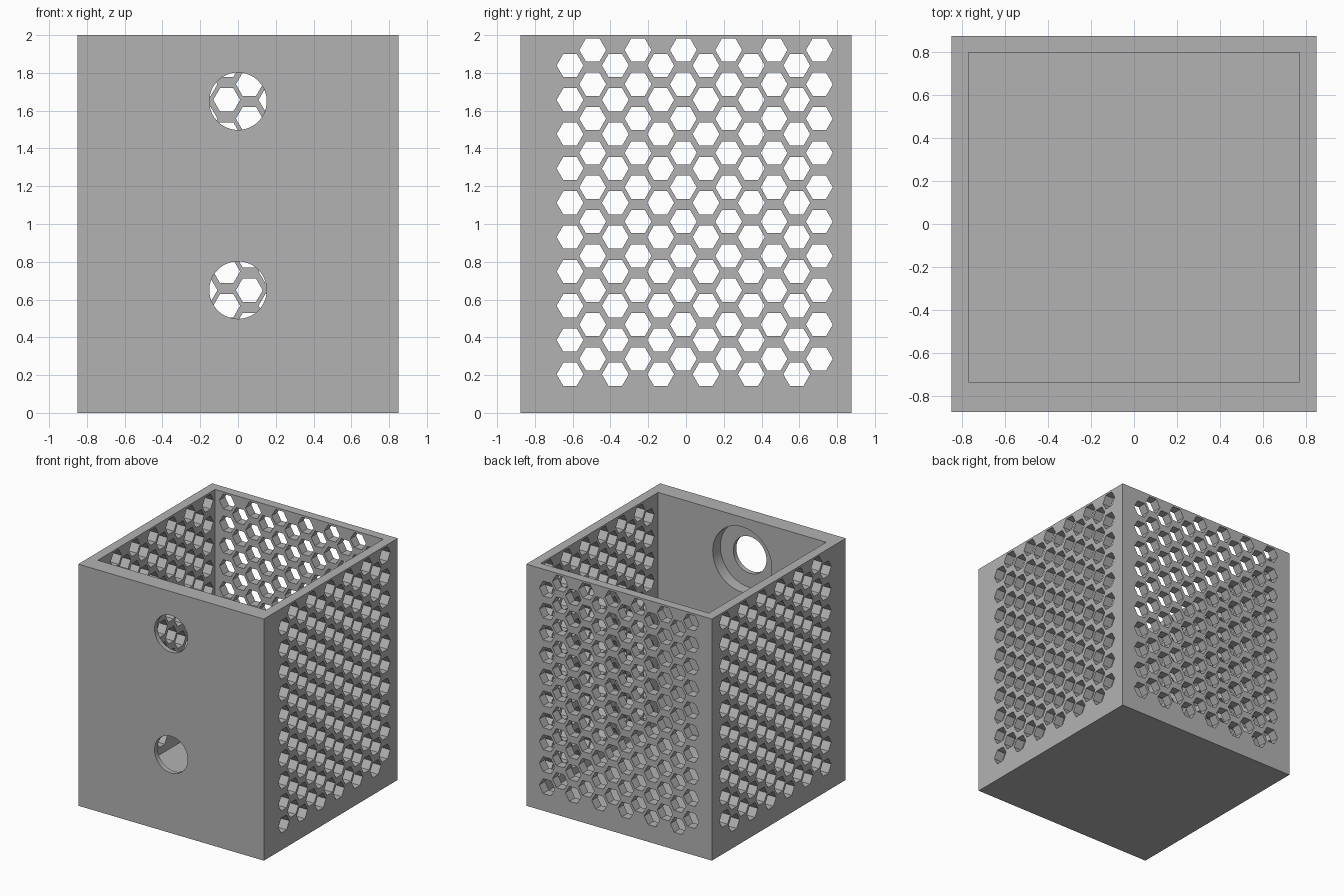
import bpy, bmesh, math
from mathutils import Matrix, Vector

if "Cube" in bpy.data.objects:
    bpy.data.objects.remove(bpy.data.objects["Cube"], do_unlink=True)

grey = bpy.data.materials.new("plain grey")
grey.use_nodes = True
colour = (0.45, 0.45, 0.45, 1)
grey.diffuse_color = colour
grey.node_tree.nodes["Principled BSDF"].inputs["Base Color"].default_value = colour


def make_object(name, bm):
    bmesh.ops.recalc_face_normals(bm, faces=bm.faces)
    mesh = bpy.data.meshes.new(name)
    bm.to_mesh(mesh)
    bm.free()
    mesh.materials.append(grey)
    ob = bpy.data.objects.new(name, mesh)
    bpy.context.collection.objects.link(ob)
    return ob


def box(name, low, high):
    low, high = Vector(low), Vector(high)
    bm = bmesh.new()
    bmesh.ops.create_cube(bm, size=1, matrix=Matrix.Translation((low + high) / 2)
                          @ Matrix.Diagonal((high - low).to_4d()))
    return make_object(name, bm)


def prisms(name, axis, start, end, radius, sides, centres):
    """Prisms along x or y; each centre is (position across the wall, height)."""
    bm = bmesh.new()
    for across, z in centres:
        def ring(depth):
            verts = []
            for i in range(sides):
                a = math.tau * i / sides
                u, w = across + radius * math.cos(a), z + radius * math.sin(a)
                verts.append(bm.verts.new((depth, u, w) if axis == "x" else (u, depth, w)))
            return verts
        a, b = ring(start), ring(end)
        bm.faces.new(a)
        bm.faces.new(b[::-1])
        for i in range(sides):
            j = (i + 1) % sides
            bm.faces.new((a[i], b[i], b[j], a[j]))
    return make_object(name, bm)


def honeycomb(first, step):
    """Twelve columns of ten cells, with every second column raised."""
    return [(first + step * c, 0.204 + 0.082 * (c % 2) + 0.1817 * r)
            for c in range(12) for r in range(10)]


def cut(target, cutter):
    cutter.hide_render = True
    mod = target.modifiers.new(cutter.name, "BOOLEAN")
    mod.operation = "DIFFERENCE"
    mod.solver = "EXACT"
    mod.object = cutter
    bpy.context.view_layer.objects.active = target
    bpy.ops.object.modifier_apply(modifier=mod.name)
    bpy.data.objects.remove(cutter, do_unlink=True)


# Open box with a thick front wall
bin_body = box("open_box", (-0.85, -0.875, 0), (0.85, 0.875, 2))
cut(bin_body, box("cavity", (-0.77, -0.735, 0.08), (0.77, 0.80, 2.2)))

# Two mounting holes, each with a wide recess on the inside
holes = [(0, 0.65), (0, 1.65)]
cut(bin_body, prisms("recesses", "y", -0.835, -0.6, 0.27, 64, holes))
cut(bin_body, prisms("mounting_holes", "y", -1, -0.7, 0.152, 64, holes))

# Honeycomb vents through both sides and the back
cut(bin_body, prisms("side_vents", "x", -1, 1, 0.071, 6, honeycomb(-0.614, 0.12)))
cut(bin_body, prisms("back_vents", "y", 0.7, 1, 0.071, 6, honeycomb(0.66, -0.12)))

# Smooth the round holes, keep the corners crisp
for ob in bpy.context.selected_objects:
    ob.select_set(False)
bin_body.select_set(True)
bpy.context.view_layer.objects.active = bin_body
bpy.ops.object.shade_smooth_by_angle(angle=math.radians(30))
